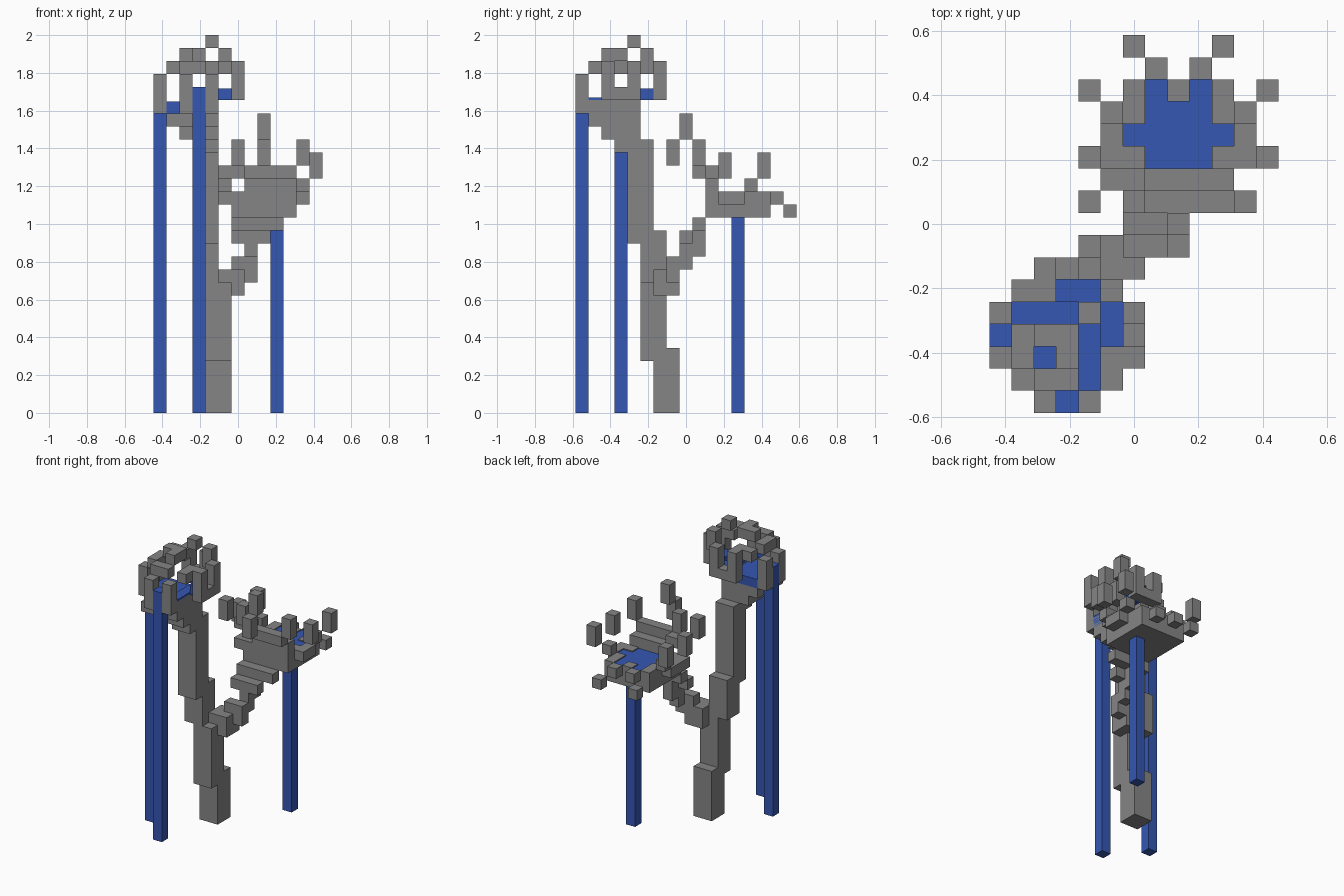
import bpy
import bmesh
from mathutils import Matrix, Vector

cube = bpy.data.objects.get("Cube")
if cube:
    bpy.data.objects.remove(cube, do_unlink=True)

# The whole model sits on a grid of small cubic cells
CELL = 2 / 29
ORIGIN = Vector((6.5, 8.5, 0))


def make_material(name, color):
    mat = bpy.data.materials.new(name)
    mat.use_nodes = True
    mat.diffuse_color = color
    mat.node_tree.nodes["Principled BSDF"].inputs["Base Color"].default_value = color
    return mat


STONE = make_material("stone grey", (0.235, 0.235, 0.235, 1))
WATER = make_material("water blue", (0.035, 0.095, 0.45, 1))


def build(name, boxes, mat):
    """One object made of boxes, each given by its low and high grid corner."""
    bm = bmesh.new()
    for low, high in boxes:
        low, high = Vector(low), Vector(high)
        centre = ((low + high) / 2 - ORIGIN) * CELL
        size = (high - low) * CELL
        bmesh.ops.create_cube(bm, size=1, matrix=Matrix.LocRotScale(centre, None, size))
    mesh = bpy.data.meshes.new(name)
    bm.to_mesh(mesh)
    bm.free()
    mesh.materials.append(mat)
    obj = bpy.data.objects.new(name, mesh)
    bpy.context.collection.objects.link(obj)
    return obj


def column(x, y, bottom, top):
    """A post one cell wide."""
    return (x, y, bottom), (x + 1, y + 1, top)


def from_map(rows, left, back, key, bottom, top):
    """Posts wherever the plan shows the key letter; rows run back to front."""
    return [column(left + c, back - r, bottom, top)
            for r, row in enumerate(rows)
            for c, letter in enumerate(row) if letter == key]


def across(posts):
    """Repeat posts mirrored through the middle of the low basin."""
    return posts + [((17 - b[0], a[1], a[2]), (17 - a[0], b[1], b[2])) for a, b in posts]


def diagonal(posts):
    """Repeat posts mirrored over the diagonal of the high basin."""
    return posts + [((a[1], a[0], a[2]), (b[1], b[0], b[2])) for a, b in posts]


# Trunk in stepped blocks that lean forward as they rise
build("trunk", [
    ((4, 6, 0), (6, 8, 5)),
    ((4, 5, 4), (6, 7, 10)),
    ((3, 5, 10), (5, 7, 14)),
    ((3, 4, 13), (5, 6, 21)),
    ((3, 3, 20), (5, 5, 23)),
], STONE)

# Side branch climbing to the low basin
build("side_branch", [
    ((5, 6, 9), (7, 8, 11)),
    ((6, 7, 10), (8, 8, 12)),
    ((7, 8, 11), (8, 9, 14)),
    ((6, 8, 13), (9, 9, 14)),
    ((7, 9, 12), (8, 10, 15)),
    ((6, 9, 14), (10, 10, 15)),
], STONE)

# Low basin: w water, r rim, t tall rim corner, f raised front wall
low_plan = [
    ".rwrwr.",
    "trwwwrt",
    "rwwwwwr",
    "rrwwwrr",
    ".rffffr",
]
build("low_basin_floor", [((6, 10, 15), (11, 15, 16))], STONE)
build("low_basin_rim", from_map(low_plan[:-1], 5, 14, "r", 16, 17)
      + from_map(low_plan, 5, 14, "t", 17, 18)
      + [((5, 10, 16), (11, 11, 17)), ((7, 10, 17), (11, 11, 18))], STONE)
build("low_basin_water", from_map(low_plan, 5, 14, "w", 16, 16.9), WATER)
build("low_waterfall", [column(9, 12, 0, 16.5)], WATER)

# Loose splinters around the low basin
build("low_splinters", across([
    column(4, 14, 18, 20),
    column(4, 11, 18, 20),
    column(6, 16, 15, 16),
    column(7, 15, 16, 17),
]) + [
    column(4, 9, 19, 21),
    column(6, 9, 19, 21),
    column(11, 9, 19, 21),
    column(8, 7, 19, 21),
    column(8, 8, 21, 23),
    ((5, 10, 18), (7, 11, 19)),
    ((7, 9, 18), (11, 10, 19)),
], STONE)

# High basin: w water over stone, e water at the raised edge
high_plan = [
    "..ee.",
    "wwwwe",
    "wwwwe",
    "wwww.",
    ".www.",
]
build("high_basin_floor", [
    ((2, 2, 21), (5, 5, 22)),
    ((1, 1, 22), (5, 5, 23)),
    ((4, 1, 23), (5, 5, 24)),
], STONE)
build("high_basin_water", from_map(high_plan, 1, 5, "w", 23, 23.9)
      + [column(4, y, 24, 24.2) for y in range(1, 5)], WATER)
build("high_basin_edge_water", from_map(high_plan, 1, 5, "e", 24, 24.9), WATER)
build("high_waterfalls", diagonal([column(0, 3, 0, 25)]), WATER)

# Posts and loose arch above the high basin
build("high_posts", diagonal([
    column(0, 2, 23, 26),
    column(0, 4, 23, 26),
    column(2, 6, 24, 27),
    column(3, 6, 24, 25),
    column(4, 6, 24, 27),
]), STONE)
build("high_arch", diagonal([
    column(1, 2, 26, 27),
    column(1, 3, 26, 27),
    column(2, 3, 27, 28),
    column(1, 5, 26, 27),
    column(2, 5, 26, 27),
]) + [
    column(3, 3, 27, 28),
    column(4, 4, 28, 29),
    column(5, 5, 26, 28),
], STONE)
